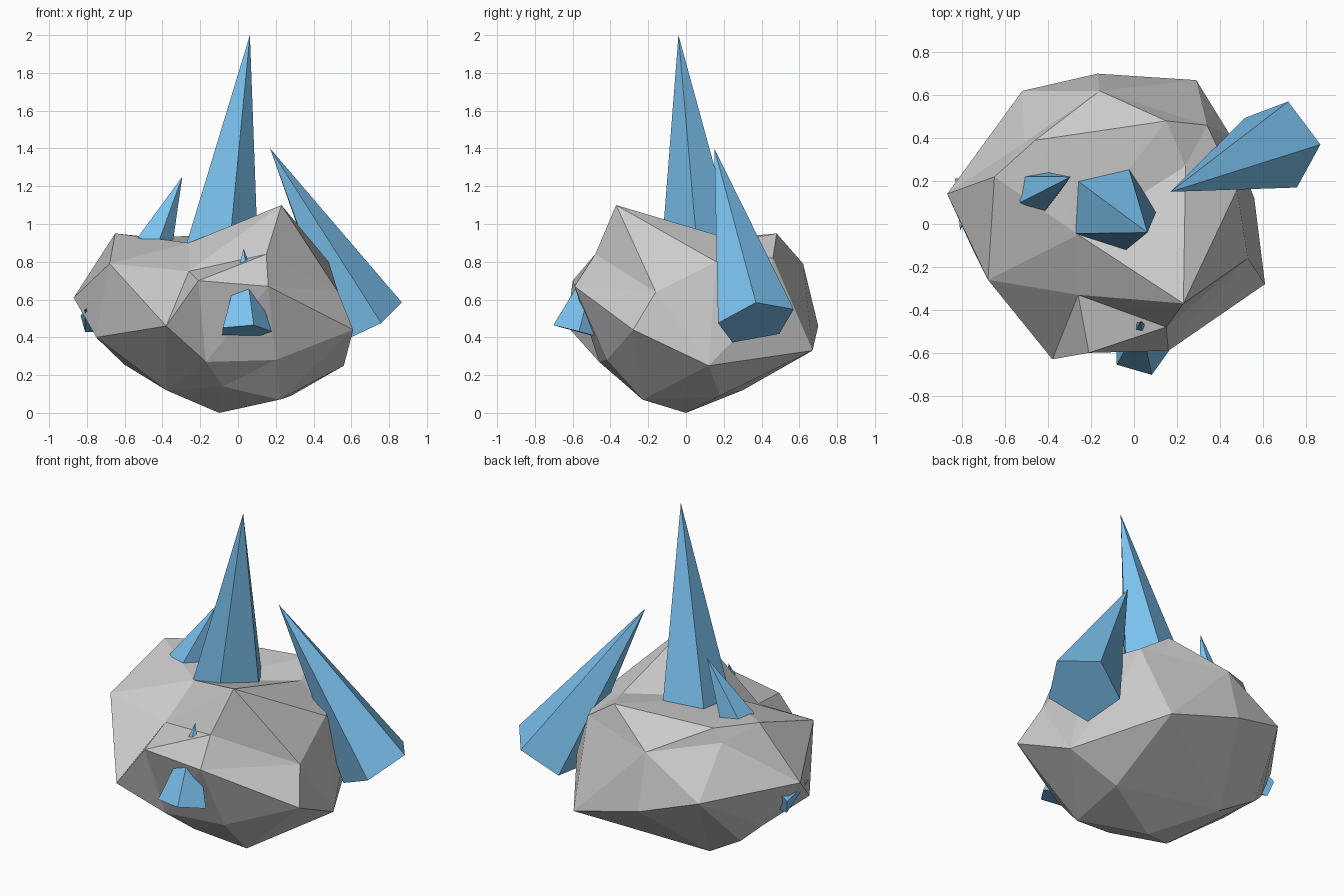
import bpy, bmesh, math
from mathutils import Vector

if "Cube" in bpy.data.objects:
    bpy.data.objects.remove(bpy.data.objects["Cube"])

blue = bpy.data.materials.new("crystal_blue")
blue.diffuse_color = (0.2, 0.54, 0.87, 1)
blue.use_nodes = True
blue.node_tree.nodes["Principled BSDF"].inputs["Base Color"].default_value = blue.diffuse_color


def make_object(name, bm, mat=None):
    bmesh.ops.recalc_face_normals(bm, faces=bm.faces[:])
    mesh = bpy.data.meshes.new(name)
    bm.to_mesh(mesh)
    bm.free()
    ob = bpy.data.objects.new(name, mesh)
    bpy.context.collection.objects.link(ob)
    if mat:
        mesh.materials.append(mat)
    return ob


def faceted_rock(name, corners, centre):
    """Join corners as seen from the centre: hull of directions, then restore radii."""
    centre = Vector(centre)
    bm = bmesh.new()
    place = {}
    for c in corners:
        v = bm.verts.new((Vector(c) - centre).normalized())
        place[v] = Vector(c)
    bmesh.ops.convex_hull(bm, input=bm.verts[:])
    for v in bm.verts:
        v.co = place[v]
    return make_object(name, bm)


def crystal(name, base, tip, radius, corner):
    """Five-sided spike; its first base corner points toward the given corner."""
    base, tip = Vector(base), Vector(tip)
    axis = (tip - base).normalized()
    u = Vector(corner) - base
    u = (u - axis * u.dot(axis)).normalized()
    w = axis.cross(u)
    bm = bmesh.new()
    ring = []
    for i in range(5):
        a = math.tau * i / 5
        ring.append(bm.verts.new(base + radius * (math.cos(a) * u + math.sin(a) * w)))
    top = bm.verts.new(tip)
    bm.faces.new(ring[::-1])
    for i in range(5):
        bm.faces.new((ring[i], ring[(i + 1) % 5], top))
    return make_object(name, bm, blue)


# Boulder
upper = [(.23, -.37, 1.10), (-.65, .22, .95), (-.68, -.26, .79), (-.26, -.33, .75),
         (.15, -.48, .84), (-.26, -.05, .90), (.24, .27, .91), (.15, .48, .95),
         (-.46, .39, .93), (-.51, .38, .85), (-.16, .62, .79), (.34, .46, .82),
         (.48, .16, .80)]
middle = [(-.87, .14, .61), (-.75, -.12, .40), (-.38, -.63, .46), (-.21, -.60, .70),
          (.16, -.59, .67), (.61, -.28, .44), (.53, -.16, .64), (.45, .41, .55),
          (-.52, .62, .57), (-.17, .70, .46), (-.70, .26, .35)]
lower = [(.56, .12, .25), (.29, .67, .33), (-.60, .33, .255), (-.37, .30, .12),
         (-.38, -.17, .12), (-.10, 0, 0), (.28, .18, .09), (.22, -.23, .07),
         (-.08, -.31, .14), (.20, -.42, .28), (-.17, -.46, .27)]
faceted_rock("boulder", upper + middle + lower, (-.1, .02, .5))

# Crystals
crystal("main_crystal", (-.10, .07, .88), (.063, -.04, 2.0), .208, (-.28, -.05, .90))
crystal("side_crystal", (.68, .37, .48), (.17, .15, 1.40), .215, (.86, .37, .58))
crystal("small_top_crystal", (-.45, .15, .885), (-.295, .22, 1.25), .105, (-.53, .10, .93))
crystal("front_crystal", (.035, -.57, .43), (.03, -.455, .87), .145, (.08, -.69, .48))
crystal("left_crystal", (-.76, .19, .49), (-.81, -.03, .55), .08, (-.84, .19, .52))
